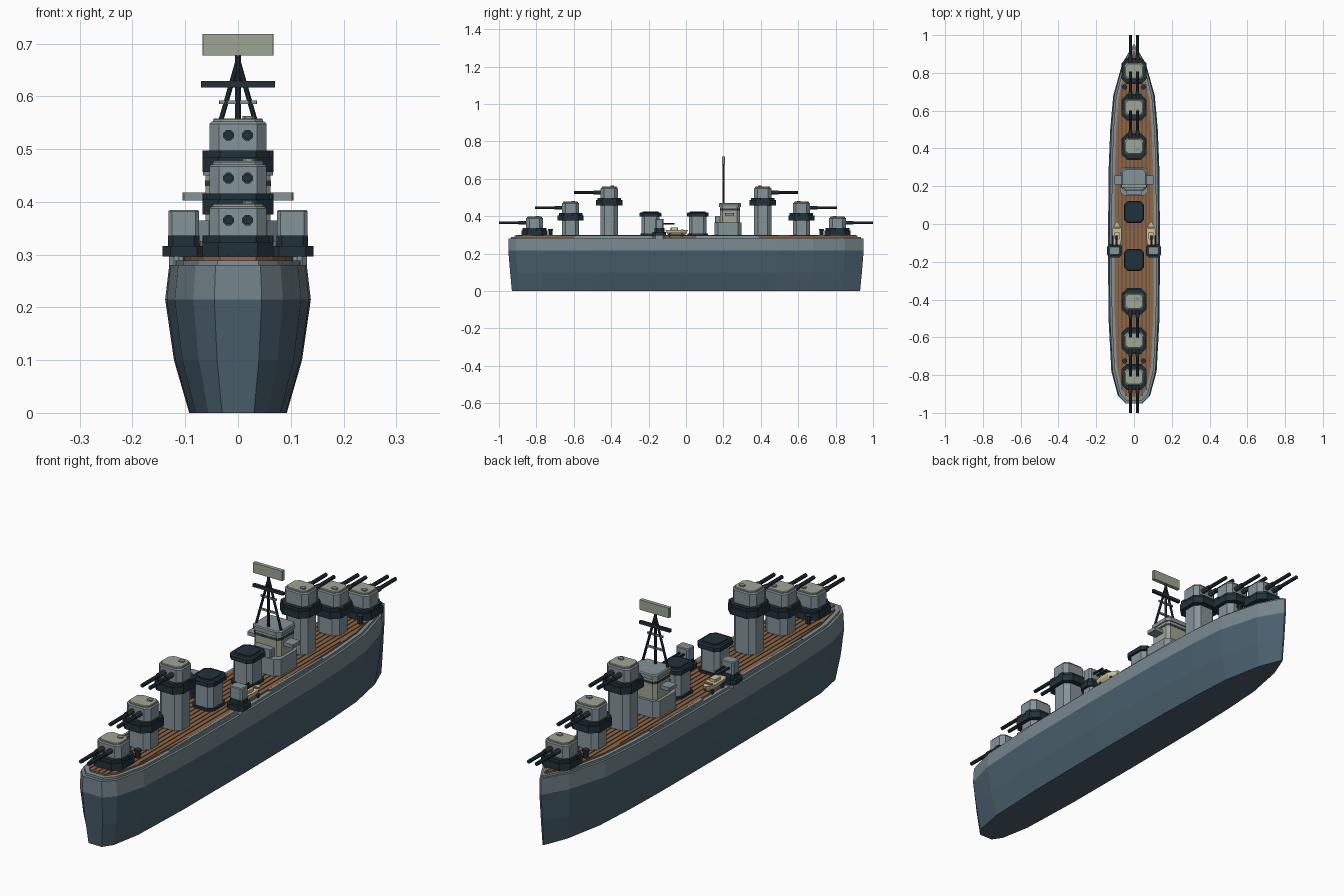
import bpy, bmesh, math
from mathutils import Vector

cube = bpy.data.objects.get("Cube")
if cube:
    bpy.data.objects.remove(cube, do_unlink=True)


def material(name, rgb):
    lin = [(c / 255 / 12.92) if c < 11 else ((c / 255 + 0.055) / 1.055) ** 2.4 for c in rgb]
    m = bpy.data.materials.new(name)
    m.use_nodes = True
    m.diffuse_color = (*lin, 1)
    m.node_tree.nodes["Principled BSDF"].inputs["Base Color"].default_value = (*lin, 1)
    return m


GREY = material("light grey", (132, 147, 153))
BELT = material("belt grey", (118, 134, 141))
SLATE = material("slate blue", (74, 96, 110))
NAVY = material("dark navy", (34, 49, 58))
GUN = material("gunmetal", (52, 62, 68))
KHAKI = material("pale khaki", (158, 165, 148))
CREAM = material("cream", (205, 196, 158))
WOOD = material("deck brown", (142, 103, 72))
SEAM = material("dark brown", (100, 71, 50))


def loft(name, rings, mats, rule=None):
    """Skin closed rings of equal length and cap both ends."""
    bm = bmesh.new()
    rows = [[bm.verts.new(p) for p in r] for r in rings]
    n = len(rows[0])
    for a, b in zip(rows, rows[1:]):
        for i in range(n):
            j = (i + 1) % n
            bm.faces.new((a[i], a[j], b[j], b[i]))
    bm.faces.new(rows[0][::-1])
    bm.faces.new(rows[-1])
    bmesh.ops.recalc_face_normals(bm, faces=bm.faces)
    if rule:
        for f in bm.faces:
            f.material_index = rule(f.calc_center_median())
    me = bpy.data.meshes.new(name)
    bm.to_mesh(me)
    bm.free()
    for m in mats:
        me.materials.append(m)
    ob = bpy.data.objects.new(name, me)
    bpy.context.collection.objects.link(ob)
    return ob


def octagon(cx, cy, z, hx, hy, cut):
    c = cut
    pts = [(hx, -hy + c), (hx, hy - c), (hx - c, hy), (-hx + c, hy),
           (-hx, hy - c), (-hx, -hy + c), (-hx + c, -hy), (hx - c, -hy)]
    return [(cx + x, cy + y, z) for x, y in pts]


def block(name, cx, cy, z0, z1, hx, hy, cut, mat, chamfer=0.0):
    """Cut-corner block, with an optional chamfer round its top."""
    rings = [octagon(cx, cy, z0, hx, hy, cut), octagon(cx, cy, z1 - chamfer, hx, hy, cut)]
    if chamfer:
        rings.append(octagon(cx, cy, z1, hx - chamfer, hy - chamfer, cut))
    return loft(name, rings, [mat])


def rod(name, a, b, r, mat, sides=8):
    a, b = Vector(a), Vector(b)
    d = (b - a).normalized()
    u = d.orthogonal().normalized()
    v = d.cross(u)
    rings = []
    for p in (a, b):
        rings.append([p + r * (u * math.cos(t) + v * math.sin(t))
                      for t in (2 * math.pi * (i + 0.5) / sides for i in range(sides))])
    return loft(name, rings, [mat])


# Hull plan: station along y, half width
PLAN = [(-0.95, 0.045), (-0.91, 0.085), (-0.78, 0.12), (-0.5, 0.135), (-0.1, 0.138),
        (0.3, 0.134), (0.5, 0.126), (0.68, 0.11), (0.85, 0.062), (0.95, 0.004)]


def outline(z, sx, sy):
    right = [(w * sx, y * sy, z) for y, w in PLAN]
    return right + [(-x, y, z) for x, y, z in reversed(right)]


def half_width(y):
    for (y0, w0), (y1, w1) in zip(PLAN, PLAN[1:]):
        if y0 <= y <= y1:
            return w0 + (w1 - w0) * (y - y0) / (y1 - y0)
    return 0


loft("hull", [outline(0, 0.67, 0.98), outline(0.1, 0.88, 0.99), outline(0.215, 1, 1),
              outline(0.28, 0.945, 1)], [SLATE, BELT], lambda c: int(c.z > 0.21))
loft("waterway", [outline(0.28, 0.87, 0.985), outline(0.289, 0.87, 0.985)], [GREY])
loft("deck", [outline(0.289, 0.755, 0.965), outline(0.296, 0.755, 0.965)], [WOOD])

# Deck plank seams, each as long as the deck is wide enough
for i in range(-4, 5):
    x = i * 0.021
    ys = [k * 0.01 for k in range(-91, 92) if half_width(k * 0.01) * 0.72 > abs(x) + 0.003]
    block("deck_seam", x, (ys[0] + ys[-1]) / 2, 0.296, 0.298, 0.002,
          (ys[-1] - ys[0]) / 2, 0.0005, SEAM)

# Deck edge strips
for s in (-1, 1):
    for y, ln in ((-0.39, 0.21), (0.22, 0.17)):
        block("edge_strip", s * 0.108, y, 0.289, 0.296, 0.005, ln, 0.001, GREY)


def turret(y, z, d):
    """Twin gun turret; z is the ring underside, d the firing direction."""
    if z > 0.3:
        block("turret_column", 0, y, 0.296, z, 0.05, 0.046, 0.02, GREY)
    block("turret_ring", 0, y, z, z + 0.028, 0.067, 0.07, 0.03, NAVY)
    block("turret_ring_top", 0, y, z + 0.028, z + 0.04, 0.061, 0.063, 0.027, NAVY)
    block("turret_house", 0, y, z + 0.036, z + 0.095, 0.054, 0.046, 0.018, GREY, 0.004)
    block("turret_roof", 0, y, z + 0.095, z + 0.101, 0.047, 0.04, 0.015, KHAKI, 0.002)
    block("roof_hatch", 0.02, y - d * 0.015, z + 0.101, z + 0.106, 0.011, 0.009, 0.004, GREY)
    for s in (-1, 1):
        x, zb = s * 0.018, z + 0.069
        rod("barrel_sleeve", (x, y + d * 0.04, zb), (x, y + d * 0.085, zb), 0.011, GUN)
        rod("barrel", (x, y + d * 0.08, zb), (x, y + d * 0.19, zb), 0.008, NAVY)
        block("ring_locker", s * 0.058, y - d * 0.025, z + 0.005, z + 0.04, 0.009, 0.014, 0.003, NAVY)


for d in (-1, 1):
    for y, z in ((0.81, 0.296), (0.617, 0.376), (0.41, 0.457)):
        turret(d * y, z, d)
    # Mooring bollards
    for s in (-1, 1):
        x, y = s * 0.05, d * 0.725
        rod("bollard", (x, y, 0.294), (x, y, 0.322), 0.011, NAVY)
        rod("bollard_cap", (x, y, 0.322), (x, y, 0.33), 0.014, NAVY)

# Funnels
for y in (0.063, -0.19):
    block("funnel_base", 0, y, 0.296, 0.306, 0.05, 0.054, 0.018, NAVY)
    block("funnel", 0, y, 0.306, 0.402, 0.043, 0.047, 0.016, GREY)
    block("funnel_cap", 0, y, 0.398, 0.42, 0.053, 0.058, 0.018, NAVY, 0.005)
    block("funnel_mouth", 0, y, 0.42, 0.424, 0.038, 0.042, 0.013, NAVY)

# Bridge
block("bridge_base", 0, 0.225, 0.296, 0.365, 0.075, 0.073, 0.02, GREY)
block("bridge_middle", 0, 0.235, 0.365, 0.452, 0.062, 0.053, 0.014, KHAKI)
block("bridge_wings", 0, 0.232, 0.403, 0.418, 0.105, 0.024, 0.003, GREY)
block("bridge_windows", 0, 0.235, 0.43, 0.44, 0.063, 0.054, 0.014, GUN)
block("bridge_roof", 0, 0.235, 0.45, 0.47, 0.066, 0.058, 0.016, GREY, 0.004)
block("bridge_step", 0, 0.17, 0.365, 0.4, 0.04, 0.015, 0.004, GREY)

# Tripod mast with yard and radar panel
MY = 0.2
rod("mast_pole", (0, MY, 0.465), (0, MY, 0.68), 0.006, NAVY)
for s in (-1, 1):
    rod("mast_leg", (s * 0.058, MY, 0.465), (0, MY, 0.668), 0.005, NAVY)
block("mast_yard", 0, MY, 0.617, 0.629, 0.07, 0.006, 0.001, NAVY)
block("mast_brace", 0, MY, 0.585, 0.592, 0.036, 0.004, 0.001, GREY)
block("mast_lower_brace", 0, MY, 0.53, 0.537, 0.042, 0.004, 0.001, GREY)
block("radar_panel", 0, MY, 0.677, 0.718, 0.067, 0.008, 0.001, KHAKI)

# Side guns and boats
for s in (-1, 1):
    x, y = s * 0.103, -0.142
    block("side_platform", x, y, 0.278, 0.296, 0.028, 0.03, 0.01, GREY)
    block("side_gun_ring", x, y, 0.296, 0.316, 0.04, 0.036, 0.015, NAVY)
    block("side_gun_neck", x, y, 0.316, 0.336, 0.03, 0.026, 0.01, NAVY)
    block("side_gun_house", x, y, 0.334, 0.385, 0.029, 0.023, 0.007, GREY, 0.003)
    for o in (-0.01, 0.01):
        rod("side_barrel", (x + o, y + 0.02, 0.36), (x + o, y + 0.08, 0.36), 0.005, NAVY)

    bx = s * 0.09

    def boat_ring(z, w, l):
        pts = [(w * 0.75, -l), (w, -l * 0.4), (w, l * 0.35), (w * 0.2, l)]
        return [(bx + px, -0.05 + py, z) for px, py in pts + [(-a, b) for a, b in pts[::-1]]]

    loft("boat", [boat_ring(0.3, 0.012, 0.046), boat_ring(0.314, 0.023, 0.055),
                  boat_ring(0.326, 0.025, 0.06)], [CREAM])
    block("boat_cabin", bx, -0.062, 0.326, 0.338, 0.014, 0.02, 0.004, CREAM)
    block("boat_bench", bx, -0.02, 0.326, 0.329, 0.016, 0.006, 0.001, WOOD)
    for cy in (-0.085, -0.02):
        block("boat_cradle", bx, cy, 0.286, 0.306, 0.02, 0.005, 0.001, GUN)
